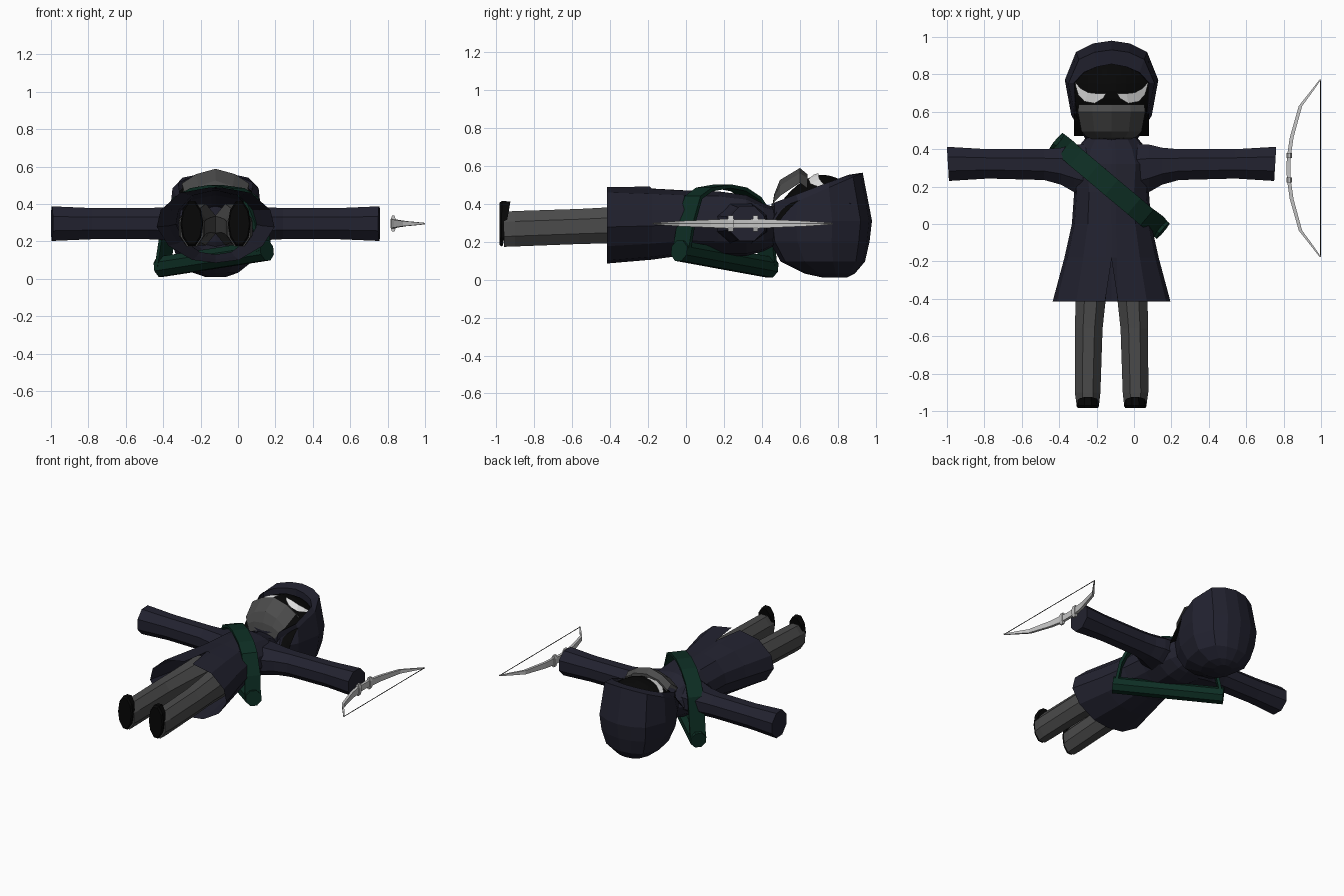
import bpy, bmesh, math
from mathutils import Vector

if "Cube" in bpy.data.objects:
    bpy.data.objects.remove(bpy.data.objects["Cube"])

CX = -0.12  # body centre line


def material(name, rgb):
    m = bpy.data.materials.new(name)
    m.diffuse_color = (*rgb, 1)
    m.use_nodes = True
    m.node_tree.nodes["Principled BSDF"].inputs["Base Color"].default_value = m.diffuse_color
    return m


NAVY = material("navy cloth", (0.016, 0.016, 0.029))
GREY = material("grey cloth", (0.07, 0.07, 0.07))
BLACK = material("black", (0.002, 0.002, 0.002))
GREEN = material("dark green leather", (0.004, 0.027, 0.017))
WHITE = material("eye white", (0.8, 0.8, 0.8))
SILVER = material("bow silver", (0.55, 0.55, 0.55))
STRING = material("bow string", (0.03, 0.03, 0.03))


def loft(name, rings, mat, caps=(True, True), closed=True):
    """Skin a list of equal-length point rings."""
    bm = bmesh.new()
    vs = [[bm.verts.new(p) for p in r] for r in rings]
    n = len(vs[0])
    for a, b in zip(vs, vs[1:]):
        for i in range(n if closed else n - 1):
            j = (i + 1) % n
            bm.faces.new((a[i], a[j], b[j], b[i]))
    if caps[0]:
        bm.faces.new(vs[0][::-1])
    if caps[1]:
        bm.faces.new(vs[-1])
    bmesh.ops.recalc_face_normals(bm, faces=bm.faces)
    me = bpy.data.meshes.new(name)
    bm.to_mesh(me)
    bm.free()
    me.materials.append(mat)
    ob = bpy.data.objects.new(name, me)
    bpy.context.collection.objects.link(ob)
    return ob


def sheet(name, rows, mat):
    ob = loft(name, rows, mat, (False, False), False)
    # open sheets on the face must look forward (up)
    me = ob.data
    if sum(p.normal.z * p.area for p in me.polygons) < 0:
        me.flip_normals()
    return ob


def full(half):
    """Mirror a half outline whose first and last points lie on the centre."""
    return half + [(-x, y) for x, y in half[-2:0:-1]]


def oval(n, ra, rb, turn=0.5):
    return [(ra * math.cos((i + turn) * math.tau / n),
             rb * math.sin((i + turn) * math.tau / n)) for i in range(n)]


def tube(name, a, b, r, n, mat):
    a, b = Vector(a), Vector(b)
    q = (b - a).to_track_quat('Z', 'Y')
    return loft(name, [[c + q @ Vector((u, v, 0)) for u, v in oval(n, r, r)]
                       for c in (a, b)], mat)


# coat: rings along the body, with a slit cut up the front of the hem
section = full([(0, 1), (.11, .99), (.6, .85), (.93, .4), (1, -.05),
                (.8, -.55), (.4, -.92), (0, -1)])
rings = []
for y, rx, z0, z1 in [(-.415, .315, .085, .49), (-.18, .252, .105, .48),
                      (0, .212, .13, .47), (.17, .2, .125, .465),
                      (.32, .215, .125, .445), (.41, .18, .15, .40),
                      (.47, .13, .18, .38)]:
    rings.append([Vector((CX + u * rx, y, (z0 + z1) / 2 + v * (z1 - z0) / 2))
                  for u, v in section])
rings[0][0].y = -.19
loft("coat", rings, NAVY, (False, True))

# sleeves, legs and boots on both sides
for s, side in ((-1, "left"), (1, "right")):
    loft(side + "_sleeve",
         [[(CX + s * (d + (v * .06 if d > .8 else 0)), (y0 + y1) / 2 + v, .295 + w)
           for v, w in oval(8, (y1 - y0) * .54, h)]
          for d, y0, y1, h in [(.1, .13, .43, .12), (.2, .17, .425, .105),
                               (.27, .21, .408, .095), (.36, .235, .40, .09),
                               (.66, .243, .40, .09), (.875, .23, .413, .1)]], NAVY)
    loft(side + "_leg",
         [[(CX + s * d + u, y, zc + v) for u, v in oval(8, rx, rz)]
          for y, d, rx, zc, rz in [(-.96, .127, .066, .265, .1),
                                   (-.9, .128, .074, .268, .101),
                                   (-.56, .122, .08, .28, .1),
                                   (-.38, .11, .088, .287, .103),
                                   (-.12, .09, .1, .29, .12)]], GREY)
    loft(side + "_boot",
         [[(CX + s * .127 + u, y + lean * v, .295 + v) for u, v in oval(10, rx, rz, 0)]
          for y, rx, rz, lean in [(-.983, .054, .115, 0), (-.972, .061, .126, .02),
                                  (-.945, .058, .122, .17)]], BLACK)

# hood: outline scaled back to a rounded rear, with a tilted front opening
outline = full([(0, .98), (.10, .965), (.19, .92), (.25, .77), (.215, .58),
                (.14, .455), (0, .425)])
opening = full([(0, .855), (.08, .84), (.15, .81), (.2, .755), (.19, .58),
                (.12, .465), (0, .45)])


def tilt(y):
    return .40 + (y - .45) * .375


def scaled(k, z, cy=.73):
    return [(CX + x * k, cy + (y - .72) * k, z) for x, y in outline]


outer = [(CX + x * .92, .71 + (y - .72) * .85, tilt(y) - .035) for x, y in outline]
loft("hood",
     [scaled(.22, .01, .79), scaled(.48, .032, .765), scaled(.8, .095, .735),
      scaled(.95, .2, .72), scaled(1, .31, .72), outer,
      [(CX + x, y, tilt(y)) for x, y in opening],
      [(CX + x * .96, y, tilt(y) - .1) for x, y in opening]], NAVY, (True, False))


# face: curved black panel inside the hood
def face_z(x, y):
    return .552 - 2.2 * x * x - 3 * (y - .72) ** 2


sheet("face", [[(CX + x * .025, .47 + j * .04, face_z(x * .025, .47 + j * .04))
                for x in range(-8, 9)] for j in range(11)], BLACK)

# mask: faceted cover over the lower face
cols = (-.175, -.1, 0, .1, .175)
sheet("mask", [[(CX + x * k, y, z[abs(i - 2)]) for i, x in enumerate(cols)]
               for y, k, z in [(.455, .6, (.39, .38, .36)), (.465, .75, (.45, .44, .41)),
                               (.495, .92, (.525, .495, .44)),
                               (.60, 1.03, (.588, .56, .51)),
                               (.64, 1, (.555, .535, .48)),
                               (.64, 1, (.5, .48, .42))]], GREY)

# eyes: narrow crescents laid on the face
top = [(.195, .758), (.165, .725), (.125, .703), (.08, .698), (.03, .697)]
low = [(.193, .74), (.178, .69), (.145, .655), (.09, .645), (.045, .672)]
for s, side in ((-1, "left"), (1, "right")):
    sheet(side + "_eye", [[(CX + s * x, y, face_z(x, y) + .012) for x, y in row]
                          for row in (top, low)], WHITE)

# quiver across the back and its strap over the chest
tube("quiver", (-.415, .445, .064), (.155, -.037, .152), .058, 8, GREEN)
across = Vector((.64, .76, 0)) * .055
path = [(.145, -.03, .15), (.125, -.005, .30), (.07, .035, .44), (0, .095, .485),
        (-.12, .195, .502), (-.22, .28, .485), (-.31, .355, .435), (-.365, .405, .36),
        (-.39, .425, .2), (-.41, .44, .07)]
strap = sheet("strap", [[Vector(p) - across, Vector(p) + across] for p in path], GREEN)
thick = strap.modifiers.new("thickness", 'SOLIDIFY')
thick.thickness = .02

# bow: tapered limbs, two grip bands and a string
half = [(.997, .475, .004, .004), (.945, .405, .007, .009), (.89, .333, .009, .014),
        (.843, .165, .01, .021), (.83, .075, .01, .025), (.826, .03, .01, .022)]
limbs = half + [(x, -d, a, b) for x, d, a, b in half[::-1]]
loft("bow", [[(x + u, .298 + d, .295 + v) for u, v in
              ((-a, -b), (a, -b), (a, b), (-a, b))] for x, d, a, b in limbs], SILVER)
for i, y in enumerate((.235, .366)):
    loft("bow_band_%d" % (i + 1),
         [[(.83 + u, y + o, .295 + v) for u, v in oval(8, .017, .046)]
          for o in (-.014, .014)], SILVER)
tube("bow_string", (.997, -.177, .295), (.997, .773, .295), .0025, 4, STRING)
